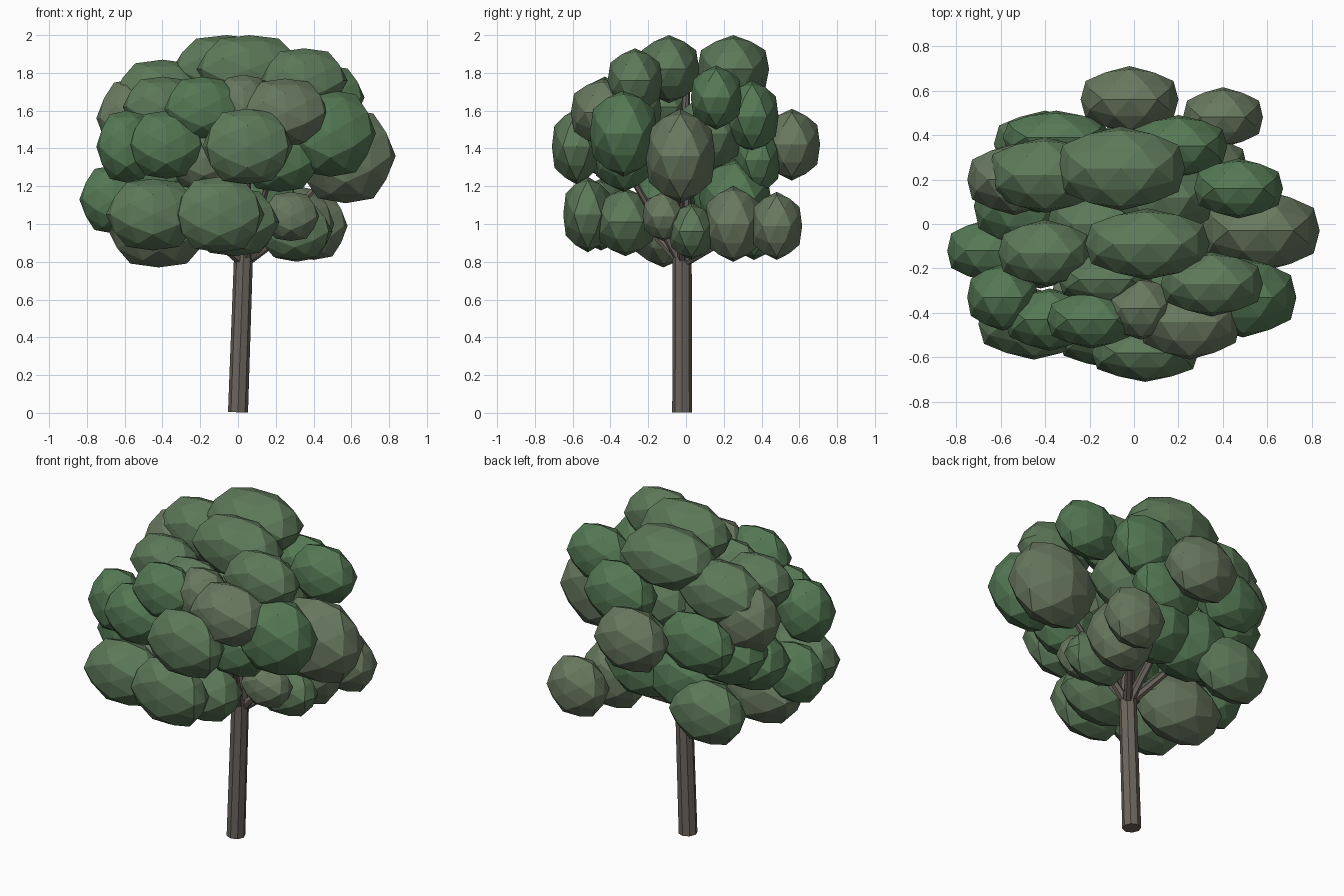
import bpy, bmesh
from mathutils import Vector, Matrix


def material(name, rgb):
    m = bpy.data.materials.new(name)
    m.diffuse_color = (*rgb, 1)
    return m


bark = material("bark", (0.15, 0.13, 0.11))
greens = [material("leaf_dark", (0.09, 0.19, 0.09)),
          material("leaf_mid", (0.11, 0.19, 0.1)),
          material("leaf_olive", (0.14, 0.19, 0.115))]


def finish(bm, name, mat):
    me = bpy.data.meshes.new(name)
    bm.to_mesh(me)
    bm.free()
    me.materials.append(mat)
    ob = bpy.data.objects.new(name, me)
    bpy.context.collection.objects.link(ob)
    return ob


def limb(name, a, b, r1, r2, sides):
    """Tapered prism from a to b."""
    a, b = Vector(a), Vector(b)
    d = b - a
    rot = Vector((0, 0, 1)).rotation_difference(d).to_matrix().to_4x4()
    bm = bmesh.new()
    bmesh.ops.create_cone(bm, cap_ends=True, segments=sides, radius1=r1, radius2=r2,
                          depth=d.length, matrix=Matrix.Translation((a + b) / 2) @ rot)
    return finish(bm, name, bark)


def clump(name, pos, size, mat):
    """Foliage ball: axis-aligned icosahedron, split once and mostly rounded."""
    bm = bmesh.new()
    t = (1 + 5 ** 0.5) / 2
    for s in (-1, 1):
        for u in (-t, t):
            for c in ((s, 0, u), (0, u, s), (u, s, 0)):
                bm.verts.new(Vector(c).normalized())
    bmesh.ops.convex_hull(bm, input=bm.verts[:])
    bmesh.ops.subdivide_edges(bm, edges=bm.edges[:], cuts=1, use_grid_fill=True)
    for v in bm.verts:
        v.co = v.co.lerp(v.co.normalized(), 0.65) / 0.948
    bmesh.ops.recalc_face_normals(bm, faces=bm.faces[:])
    bm.transform(Matrix.Translation(pos) @ Matrix.Diagonal((*size, 1)))
    return finish(bm, name, mat)


# Foliage tiers: x, y, z, half width, half depth, half height, green
upper = [
    (-.06, .25, 1.82, .29, .19, .18, 1), (.06, -.09, 1.82, .28, .16, .18, 1),
    (.35, -.27, 1.76, .23, .145, .17, 1), (.47, .16, 1.67, .20, .135, .17, 0),
    (-.40, .22, 1.68, .26, .17, .19, 1), (-.40, -.13, 1.62, .21, .15, .16, 1),
]
middle = [
    (.57, -.03, 1.36, .265, .185, .25, 2), (-.02, .56, 1.42, .22, .15, .19, 2),
    (.20, .35, 1.57, .22, .14, .19, 0), (-.54, .20, 1.56, .21, .16, .21, 2),
    (-.43, .22, 1.34, .25, .18, .20, 0), (-.13, -.25, 1.60, .21, .12, .16, 1),
    (-.59, -.33, 1.41, .16, .15, .19, 0), (-.19, -.43, 1.61, .20, .13, .17, 0),
    (.49, -.33, 1.48, .24, .18, .23, 0), (.25, -.44, 1.59, .23, .17, .18, 2),
    (.05, -.58, 1.41, .24, .13, .20, 1), (-.38, -.43, 1.42, .20, .14, .18, 0),
    (.12, .12, 1.48, .24, .18, .20, 1), (-.15, .0, 1.42, .24, .18, .20, 1),
    (.22, -.33, 1.35, .22, .15, .18, 0), (.03, -.38, 1.62, .16, .14, .17, 2),
    (-.18, -.35, 1.35, .20, .14, .17, 2), (.08, .38, 1.34, .22, .12, .18, 0),
    (-.35, .39, 1.42, .24, .12, .18, 0),
]
lower = [
    (.40, .48, .99, .18, .135, .18, 2), (.31, .25, 1.00, .20, .155, .20, 2),
    (-.66, -.12, 1.13, .18, .14, .18, 0), (-.45, -.45, 1.05, .25, .16, .19, 1),
    (-.10, -.52, 1.05, .24, .13, .20, 1), (.28, -.12, 1.04, .15, .11, .13, 2),
    (-.42, -.12, .97, .27, .17, .20, 2), (-.18, .24, 1.14, .25, .20, .21, 0),
    (-.40, .36, 1.00, .23, .15, .19, 1), (.30, .03, .96, .20, .12, .15, 1),
    (-.50, .08, 1.25, .22, .18, .18, 0), (-.02, -.32, 1.01, .24, .16, .18, 1),
    (.08, .26, 1.14, .24, .19, .20, 0),
]
for tier, items in (("upper", upper), ("middle", middle), ("lower", lower)):
    for i, (x, y, z, rx, ry, rz, g) in enumerate(items):
        clump(f"{tier}_foliage_{i}", (x, y, z), (rx, ry, rz), greens[g])

# A few thin branches fork from the trunk into the crown
for i, tip in enumerate([(.57, -.03, 1.36), (.20, -.35, 1.35), (-.45, -.40, 1.2),
                         (-.02, .50, 1.40), (-.40, .20, 1.3), (.40, .45, 1.05)]):
    limb(f"branch_{i}", (.03, -.02, .79), tip, .026, .012, 6)

# Trunk, slightly leaning, and its leader inside the crown
limb("trunk", (0, -.02, .003), (.03, -.02, .86), .053, .05, 8)
limb("leader", (.03, -.02, .84), (.04, .0, 1.7), .045, .02, 8)
